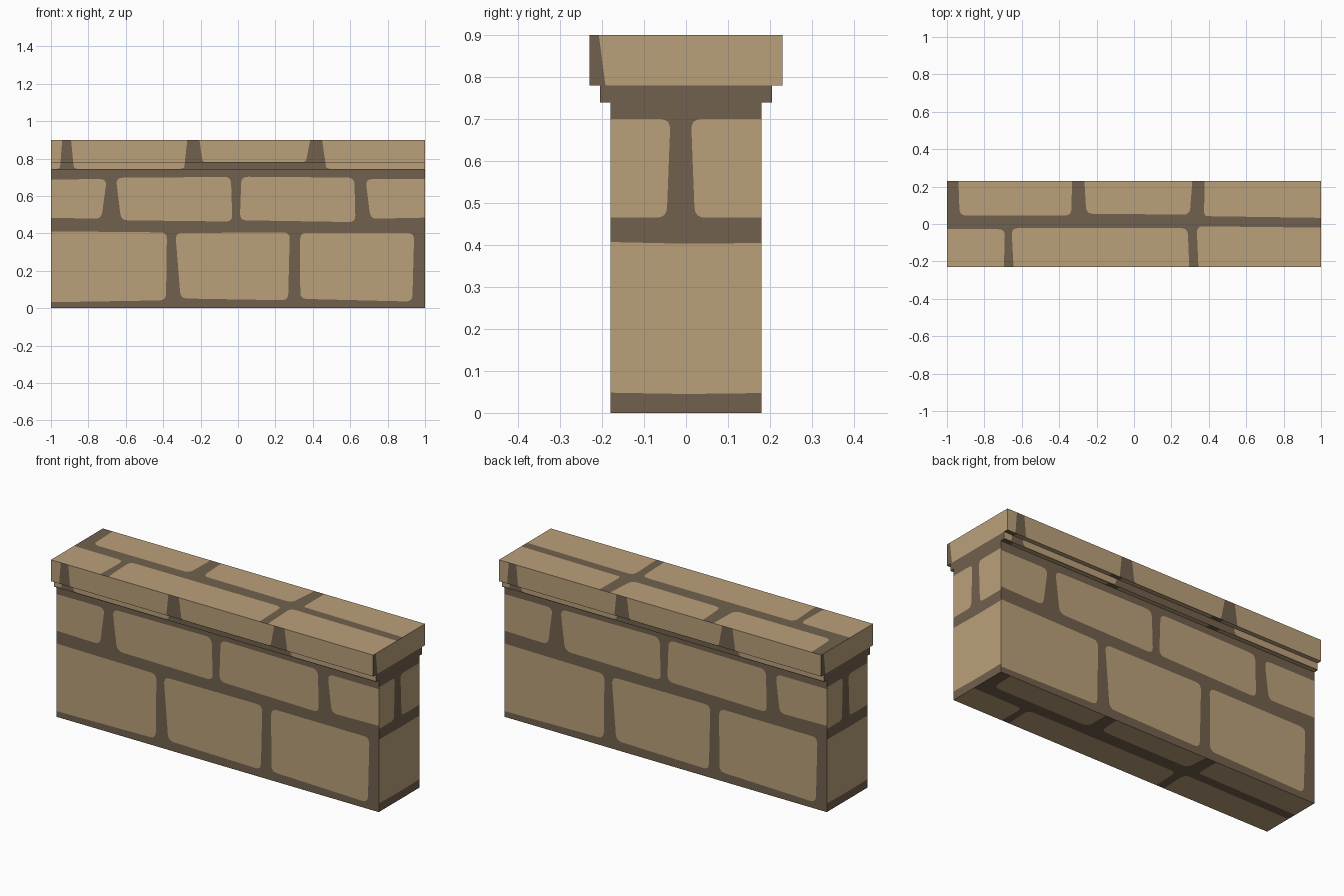
import bpy, bmesh
from mathutils import Vector
from mathutils.geometry import delaunay_2d_cdt

if "Cube" in bpy.data.objects:
    bpy.data.objects.remove(bpy.data.objects["Cube"])


def material(name, rgb):
    m = bpy.data.materials.new(name)
    m.diffuse_color = (*rgb, 1)
    m.use_nodes = True
    m.node_tree.nodes["Principled BSDF"].inputs["Base Color"].default_value = m.diffuse_color
    return m


MORTAR = material("dark mortar", (0.165, 0.120, 0.074))
STONE = material("tan stone", (0.497, 0.352, 0.198))


def stone(bl, br, tr, tl, r=0.035, n=4):
    """Four-sided stone outline with rounded corners."""
    c = [Vector(p) for p in (bl, br, tr, tl)]
    pts = []
    for i, p in enumerate(c):
        a = p + (c[i - 1] - p).normalized() * r
        b = p + (c[(i + 1) % 4] - p).normalized() * r
        for k in range(n + 1):
            t = k / n
            pts.append(a * (1 - t) ** 2 + p * (2 * t * (1 - t)) + b * t * t)
    return pts


# Stone layout of the long sides (x, z); outlines past the panel edge are clipped
FRONT = [
    stone((-1.1, 0.03), (-0.385, 0.042), (-0.38, 0.405), (-1.1, 0.412)),
    stone((-0.307, 0.052), (0.268, 0.042), (0.277, 0.405), (-0.335, 0.402)),
    stone((0.333, 0.05), (0.932, 0.035), (0.942, 0.402), (0.332, 0.403)),
    stone((-1.1, 0.485), (-0.73, 0.478), (-0.702, 0.69), (-1.1, 0.688)),
    stone((-0.625, 0.47), (-0.03, 0.463), (-0.038, 0.702), (-0.653, 0.697)),
    stone((0.01, 0.47), (0.628, 0.46), (0.622, 0.698), (0.018, 0.703)),
    stone((0.708, 0.478), (1.1, 0.486), (1.1, 0.69), (0.682, 0.69)),
    stone((-1.2, 0.745), (-0.952, 0.745), (-0.933, 0.98), (-1.2, 0.98), 0.015),
    stone((-0.878, 0.745), (-0.288, 0.745), (-0.262, 0.98), (-0.9, 0.98), 0.02),
    stone((-0.19, 0.782), (0.363, 0.782), (0.402, 0.98), (-0.217, 0.98), 0.015),
    stone((0.472, 0.745), (1.2, 0.745), (1.2, 0.98), (0.438, 0.98), 0.02),
]
# Ends (y, z)
END = [
    stone((-0.4, 0.052), (0.0, 0.045), (0.0, 0.403), (-0.4, 0.412), 0.001),
    stone((0.0, 0.045), (0.4, 0.05), (0.4, 0.407), (0.0, 0.403), 0.001),
    stone((-0.4, 0.465), (-0.046, 0.465), (-0.037, 0.7), (-0.4, 0.7), 0.025),
    stone((0.021, 0.465), (0.4, 0.465), (0.4, 0.7), (0.012, 0.7), 0.025),
    stone((-0.192, 0.78), (0.4, 0.78), (0.4, 0.95), (-0.214, 0.95), 0.005),
]
# Top and underside (x, y)
TOP = [
    stone((-0.932, 0.045), (-0.335, 0.045), (-0.328, 0.4), (-0.945, 0.4)),
    stone((-0.255, 0.055), (0.298, 0.05), (0.325, 0.4), (-0.275, 0.4)),
    stone((0.375, 0.042), (1.2, 0.03), (1.2, 0.4), (0.378, 0.4), 0.02),
    stone((-1.2, -0.4), (-0.7, -0.4), (-0.69, -0.028), (-1.2, -0.025)),
    stone((-0.635, -0.4), (0.302, -0.4), (0.287, -0.022), (-0.655, -0.022)),
    stone((0.352, -0.4), (1.2, -0.4), (1.2, -0.022), (0.335, -0.012)),
]


def panel(bm, u0, u1, v0, v1, stones, place):
    """Flat rectangle cut into stone and mortar faces."""
    loops = [[Vector(p) for p in ((u0, v0), (u1, v0), (u1, v1), (u0, v1))]] + stones
    verts, ids = [], []
    for loop in loops:
        ids.append(list(range(len(verts), len(verts) + len(loop))))
        verts += loop
    pts, _, faces, _, _, orig = delaunay_2d_cdt(verts, [], ids, 1, 1e-5)
    bv = [bm.verts.new(place(p.x, p.y)) for p in pts]
    for f, o in zip(faces, orig):
        if 0 in o:
            bm.faces.new([bv[i] for i in f]).material_index = int(len(o) > 1)
    for v in bv:
        if not v.link_faces:
            bm.verts.remove(v)


def block(name, half, z0, z1, inner=0, top=False):
    """One tier of the wall; its back and left repeat front and right turned half round."""
    bm = bmesh.new()
    for s in (1, -1):
        panel(bm, -1, 1, z0, z1, FRONT, lambda u, v: (s * u, -s * half, v))
        panel(bm, -half, half, z0, z1, END, lambda u, v: (s, s * u, v))
    # underside: full, or only the overhanging strips
    strips = [(-half, -inner), (inner, half)] if inner else [(-half, half)]
    for a, b in strips:
        panel(bm, -1, 1, a, b, TOP, lambda u, v: (-u, v, z0))
    if top:
        panel(bm, -1, 1, -half, half, TOP, lambda u, v: (u, v, z1))
    bmesh.ops.remove_doubles(bm, verts=bm.verts, dist=1e-5)
    me = bpy.data.meshes.new(name)
    bm.to_mesh(me)
    bm.free()
    me.materials.append(MORTAR)
    me.materials.append(STONE)
    bpy.context.collection.objects.link(bpy.data.objects.new(name, me))


block("wall_body", 0.18, 0.0, 0.74)
block("collar", 0.205, 0.74, 0.78, inner=0.18)
block("coping", 0.23, 0.78, 0.9, inner=0.205, top=True)
